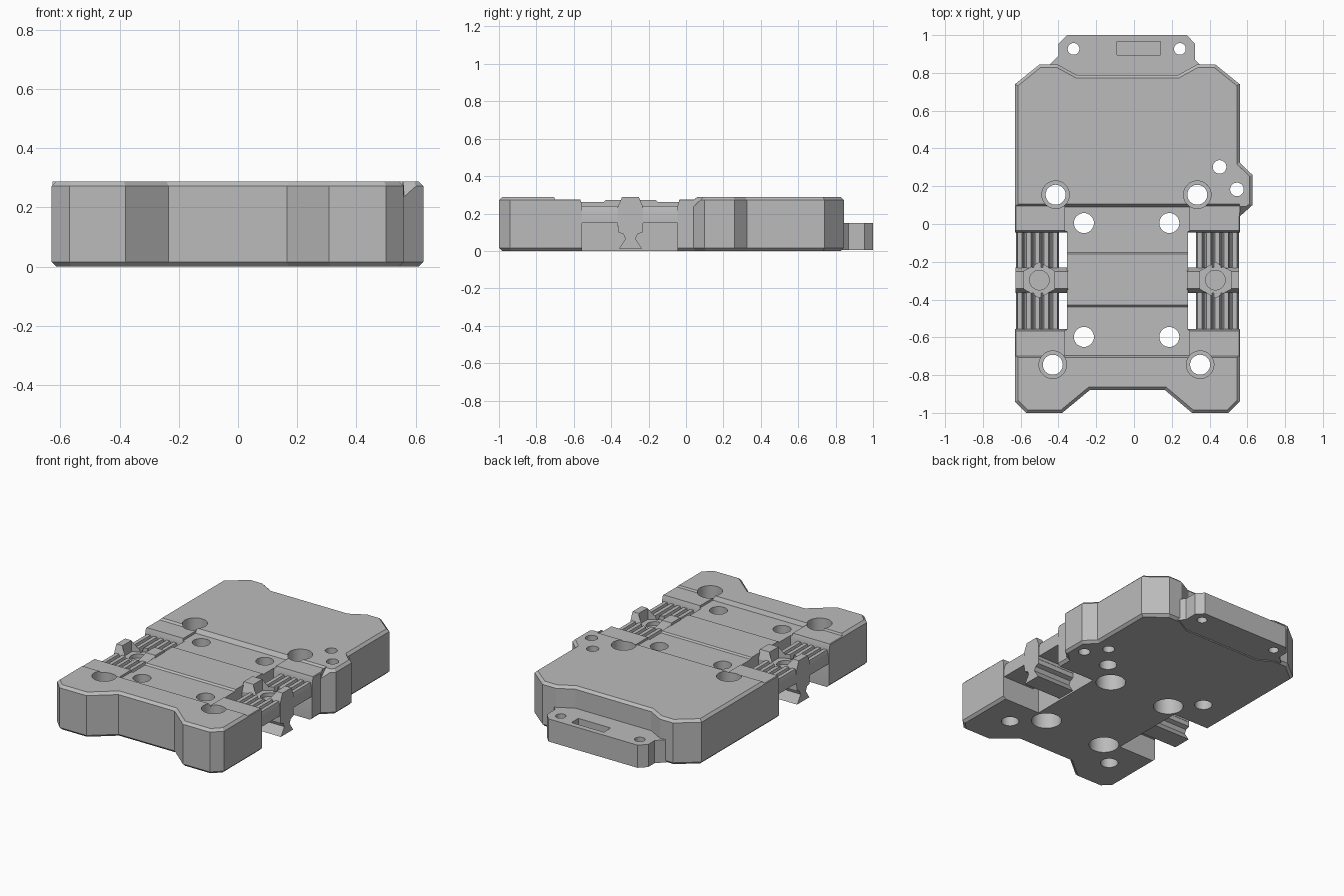
import bpy
import bmesh
import math
from mathutils import Vector

if "Cube" in bpy.data.objects:
    bpy.data.objects.remove(bpy.data.objects["Cube"], do_unlink=True)

grey = bpy.data.materials.new("plain grey")
grey.use_nodes = True
COLOUR = (0.5, 0.5, 0.5, 1)
grey.diffuse_color = COLOUR
grey.node_tree.nodes["Principled BSDF"].inputs["Base Color"].default_value = COLOUR

MID = -0.035   # symmetry line of the body
TOP = 0.288
HUB_Y = -0.297


def prism(name, points, low, high, axis="Z"):
    """Extrude a profile: (x, y) along z, or (y, z) along x."""
    bm = bmesh.new()
    if axis == "Z":
        verts = [bm.verts.new((a, b, low)) for a, b in points]
        step = Vector((0, 0, high - low))
    elif axis == "X":
        verts = [bm.verts.new((low, a, b)) for a, b in points]
        step = Vector((high - low, 0, 0))
    else:
        verts = [bm.verts.new((a, low, b)) for a, b in points]
        step = Vector((0, high - low, 0))
    base = bm.faces.new(verts)
    extruded = bmesh.ops.extrude_face_region(bm, geom=[base], use_keep_orig=True)
    moved = [g for g in extruded["geom"] if isinstance(g, bmesh.types.BMVert)]
    bmesh.ops.translate(bm, verts=moved, vec=step)
    bmesh.ops.recalc_face_normals(bm, faces=bm.faces)
    mesh = bpy.data.meshes.new(name)
    bm.to_mesh(mesh)
    bm.free()
    mesh.materials.append(grey)
    obj = bpy.data.objects.new(name, mesh)
    bpy.context.collection.objects.link(obj)
    return obj


def box(name, x0, x1, y0, y1, z0, z1):
    return prism(name, [(x0, y0), (x1, y0), (x1, y1), (x0, y1)], z0, z1)


def disc(name, x, y, r, z0, z1, sides=32, turn=0.0):
    angles = [turn + math.tau * i / sides for i in range(sides)]
    return prism(name, [(x + r * math.cos(a), y + r * math.sin(a)) for a in angles], z0, z1)


def apply(obj, mod):
    with bpy.context.temp_override(object=obj, active_object=obj, selected_objects=[obj]):
        bpy.ops.object.modifier_apply(modifier=mod.name)


def cut(obj, cutter):
    cutter.hide_render = True
    mod = obj.modifiers.new("cut", "BOOLEAN")
    mod.operation = "DIFFERENCE"
    mod.solver = "EXACT"
    mod.object = cutter
    apply(obj, mod)
    bpy.data.objects.remove(cutter, do_unlink=True)


def chamfer(obj, width):
    mod = obj.modifiers.new("chamfer", "BEVEL")
    mod.width = width
    mod.segments = 1
    mod.limit_method = "ANGLE"
    mod.angle_limit = math.radians(75)
    apply(obj, mod)


def sided(x0, x1, side):
    """Distances from the symmetry line to an ordered x range."""
    return sorted((MID + side * x0, MID + side * x1))


# Main body with notched front, rear step and a side ear
body = prism("main_body", [
    (-0.63, -0.94), (-0.57, -1), (-0.38, -1), (-0.235, -0.88), (0.165, -0.88),
    (0.307, -1), (0.5, -1), (0.56, -0.94), (0.56, 0.04), (0.627, 0.1),
    (0.627, 0.26), (0.56, 0.325), (0.56, 0.74), (0.43, 0.845), (0.335, 0.845),
    (0.235, 0.79), (-0.305, 0.79), (-0.405, 0.845), (-0.5, 0.845), (-0.63, 0.74),
], 0, TOP)
chamfer(body, 0.016)

# Sloped front corner of the ear
cut(body, prism("ear_cutter", [(0, 0.235), (0.04, 0.235), (0.105, 0.3), (0, 0.3)], 0.561, 0.7, "X"))

# Shallow band across the top, deeper channel with a raised middle
cut(body, prism("band_cutter", [(-0.712, 0.3), (-0.7, 0.276), (0.095, 0.276), (0.115, 0.3)],
                -0.8, 0.559, "X"))
cut(body, prism("channel_cutter", [
    (-0.712, 0.3), (-0.695, 0.262), (-0.44, 0.262), (-0.43, 0.272), (-0.16, 0.272),
    (-0.152, 0.262), (0.09, 0.262), (0.115, 0.3)], -0.365, 0.295, "X"))

# Side openings with flared upper ends
for side in (-1, 1):
    x0, x1 = sided(0.32, 0.8, side)
    cut(body, prism("opening_cutter", [
        (-0.555, -0.1), (-0.045, -0.1), (-0.045, 0.24), (-0.028, 0.3),
        (-0.572, 0.3), (-0.555, 0.24)], x0, x1, "X"))

# Corner holes counterbored from above
for x, y in ((-0.415, 0.155), (0.335, 0.155), (-0.43, -0.745), (0.35, -0.745)):
    cut(body, disc("bore_cutter", x, y, 0.073, 0.15, 0.4))
    cut(body, disc("hole_cutter", x, y, 0.053, -0.1, 0.2))

# Channel holes counterbored from below
for x in (-0.265, 0.187):
    for y in (0.005, -0.598):
        cut(body, disc("bore_cutter", x, y, 0.09, -0.1, 0.11))
        cut(body, disc("hole_cutter", x, y, 0.053, 0.05, 0.4))

# Ear holes
for x, y in ((0.453, 0.302), (0.545, 0.183)):
    cut(body, disc("hole_cutter", x, y, 0.036, -0.1, 0.4))

# Rear tab with two holes and a shallow slot
tab = prism("rear_tab", [
    (-0.45, 0.78), (0.38, 0.78), (0.38, 0.815), (0.322, 0.87), (0.322, 0.955),
    (0.28, 1), (-0.355, 1), (-0.4, 0.955), (-0.4, 0.89), (-0.45, 0.84)], 0.004, 0.15)
for x in (-0.32, 0.243):
    cut(tab, disc("hole_cutter", x, 0.927, 0.031, -0.1, 0.3))
cut(tab, box("slot_cutter", -0.09, 0.14, 0.895, 0.965, 0.11, 0.3))
parts = [body, tab]

# Ribbed clamp blocks, each with a bridge, a hexagonal pocket and a foot
for side, word in ((1, "left"), (-1, "right")):
    ribs = [(MID + side * 0.362, 0.15)]
    pitch = 0.0465
    for i in range(5):
        start = 0.362 + i * pitch
        for offset, z in ((0, 0.205), (0.009, 0.24), (0.033, 0.24), (0.042, 0.205)):
            ribs.append((MID + side * (start + offset), z))
    ribs.append((MID + side * 0.59, 0.205))
    ribs.append((MID + side * 0.59, 0.15))
    grip = prism(word + "_ribbed_grip", ribs, -0.555, -0.045, "Y")

    x0, x1 = sided(0.315, 0.592, side)
    bridge = prism(word + "_bridge", [
        (-0.365, 0.13), (-0.23, 0.13), (-0.23, 0.235), (-0.252, TOP),
        (-0.342, TOP), (-0.365, 0.235)], x0, x1, "X")
    hub_x = MID + side * 0.466
    for part in (grip, bridge):
        cut(part, disc("pocket_cutter", hub_x, HUB_Y, 0.094, 0.215, 0.4, 6, math.pi / 6))
        cut(part, disc("bolt_cutter", hub_x, HUB_Y, 0.052, 0.19, 0.4))

    foot = prism(word + "_foot", [
        (HUB_Y + s * w, z) for s, rows in (
            (-1, ((0.065, 0.14), (0.065, 0.1), (0.038, 0.09), (0.027, 0.065), (0.062, 0.012))),
            (1, ((0.062, 0.012), (0.027, 0.065), (0.038, 0.09), (0.065, 0.1), (0.065, 0.14))))
        for w, z in rows], x0, x1, "X")
    parts += [grip, bridge, foot]

# Smooth round walls, crisp flat faces
for obj in parts:
    bpy.ops.object.select_all(action="DESELECT")
    obj.select_set(True)
    bpy.context.view_layer.objects.active = obj
    bpy.ops.object.shade_smooth_by_angle(angle=math.radians(20))
